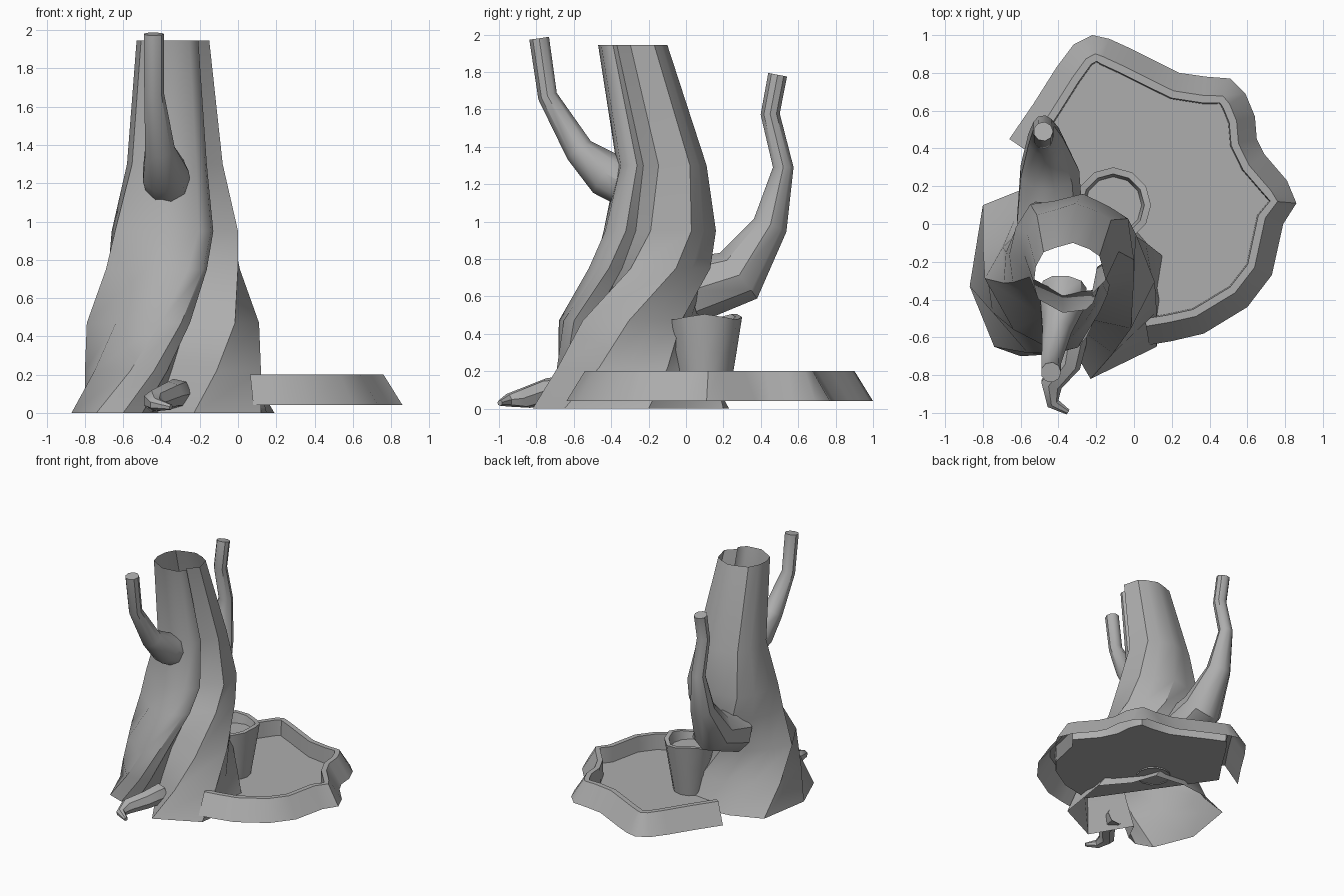
import bpy, bmesh, math
from mathutils import Vector, Matrix

if "Cube" in bpy.data.objects:
    bpy.data.objects.remove(bpy.data.objects["Cube"], do_unlink=True)

grey = bpy.data.materials.new("plain_grey")
grey.use_nodes = True
grey.diffuse_color = (0.42, 0.42, 0.42, 1)
grey.node_tree.nodes["Principled BSDF"].inputs["Base Color"].default_value = grey.diffuse_color


def loft(name, rings, closed=True, cap_start=False, cap_end=False, angle=40):
    """Skin a list of equally long point rings into one object."""
    bm = bmesh.new()
    loops = [[bm.verts.new(p) for p in ring] for ring in rings]
    count = len(loops[0])
    for a, b in zip(loops, loops[1:]):
        for i in range(count if closed else count - 1):
            j = (i + 1) % count
            bm.faces.new((a[i], a[j], b[j], b[i]))
    if cap_start:
        bm.faces.new(loops[0][::-1])
    if cap_end:
        bm.faces.new(loops[-1])
    bmesh.ops.recalc_face_normals(bm, faces=bm.faces)
    mesh = bpy.data.meshes.new(name)
    bm.to_mesh(mesh)
    bm.free()
    mesh.materials.append(grey)
    obj = bpy.data.objects.new(name, mesh)
    bpy.context.collection.objects.link(obj)
    bpy.ops.object.select_all(action='DESELECT')
    obj.select_set(True)
    bpy.context.view_layer.objects.active = obj
    bpy.ops.object.shade_smooth_by_angle(angle=math.radians(angle))
    return obj


def tube(name, path, sides=9):
    """Tapered limb through (x, y, z, radius) stations."""
    points = [Vector(p[:3]) for p in path]
    rings = []
    for i, p in enumerate(points):
        t = (points[min(i + 1, len(points) - 1)] - points[max(i - 1, 0)]).normalized()
        u = (Vector((1, 0, 0)) - t * t.x).normalized()
        v = t.cross(u)
        turns = [math.tau * k / sides for k in range(sides)]
        rings.append([p + (u * math.cos(a) + v * math.sin(a)) * path[i][3] for a in turns])
    return loft(name, rings, cap_end=True)


# Hollow trunk: a lobed root outline that twists and rounds off as it rises
root_outline = [(-.23, -.82), (.12, -.65), (.15, -.45), (.19, -.2), (.02, 0), (-.05, .2),
                (-.3, .23), (-.55, .2), (-.8, .1), (-.87, -.33), (-.74, -.65),
                (-.6, -.7), (-.5, -.66), (-.42, -.5)]
# height, x min, x max, y min, y max, twist in degrees, roundness
levels = [(0, -.87, .19, -.82, .23, 0, 0),
          (.22, -.8, .12, -.69, .15, 18, .1),
          (.47, -.79, .11, -.68, .09, 38, .2),
          (.75, -.69, .01, -.52, .13, 60, .3),
          (.95, -.66, 0, -.44, .16, 70, .35),
          (1.3, -.58, -.08, -.37, .11, 75, .45),
          (1.945, -.53, -.15, -.47, -.1, 75, .6)]
trunk_rings = []
for z, x0, x1, y0, y1, twist, roundness in levels:
    spin = Matrix.Rotation(math.radians(twist), 2)
    ring = []
    for p in root_outline:
        d = Vector(p) - Vector((-.34, -.29))
        ring.append(spin @ d.lerp(d.normalized() * .5, roundness))
    xs, ys = [p.x for p in ring], [p.y for p in ring]
    trunk_rings.append([(x0 + (p.x - min(xs)) / (max(xs) - min(xs)) * (x1 - x0),
                         y0 + (p.y - min(ys)) / (max(ys) - min(ys)) * (y1 - y0), z)
                        for p in ring])
loft("trunk", trunk_rings)

# Limbs and the curled root
tube("front_branch", [(-.37, -.33, 1.2, .12), (-.38, -.42, 1.25, .125), (-.41, -.57, 1.38, .08),
                      (-.44, -.74, 1.67, .053), (-.44, -.785, 1.98, .054)])
tube("back_branch", [(-.45, .02, .63, .18), (-.45, .28, .71, .16), (-.47, .45, .98, .095),
                     (-.48, .52, 1.29, .056), (-.48, .45, 1.575, .052), (-.48, .49, 1.785, .052)])
tube("curled_root", [(-.32, -.58, .1, .08), (-.35, -.74, .095, .07), (-.44, -.85, .06, .06),
                     (-.43, -.95, .045, .035), (-.35, -.995, .03, .015)], 7)

# Basin: wavy wall with sloped outside, flat rim, upright inside and floor
shore = [(.08, -.64), (.2, -.62), (.37, -.58), (.6, -.44), (.73, -.27), (.79, 0), (.86, .11),
         (.81, .23), (.69, .37), (.65, .45), (.64, .57), (.59, .69), (.51, .77), (.38, .78),
         (.24, .8), (.1, .87), (-.02, .93), (-.13, .98), (-.22, 1), (-.32, .95),
         (-.41, .83), (-.53, .64), (-.66, .45)]


def inset(distance, z):
    line = [Vector(p) for p in shore]
    result = []
    for i, p in enumerate(line):
        t = (line[min(i + 1, len(line) - 1)] - line[max(i - 1, 0)]).normalized()
        result.append((p.x - t.y * distance, p.y + t.x * distance, z))
    return result


loft("basin", [inset(0, .04), inset(.1, .2), inset(.14, .2), inset(.145, .07)],
     closed=False, cap_end=True)

# Flared pot with a dipped rim and a shallow floor
pot_rings = []
for radius, z, sway in [(.13, .06, 0), (.17, .3, 0), (.2, .49, 1), (.165, .49, 1), (.15, .42, 0)]:
    pot_rings.append([(-.11 + radius * math.cos(a), .1 + radius * math.sin(a),
                       z + sway * .015 * math.cos(3 * a))
                      for a in (math.tau * k / 12 for k in range(12))])
loft("pot", pot_rings, cap_end=True)
